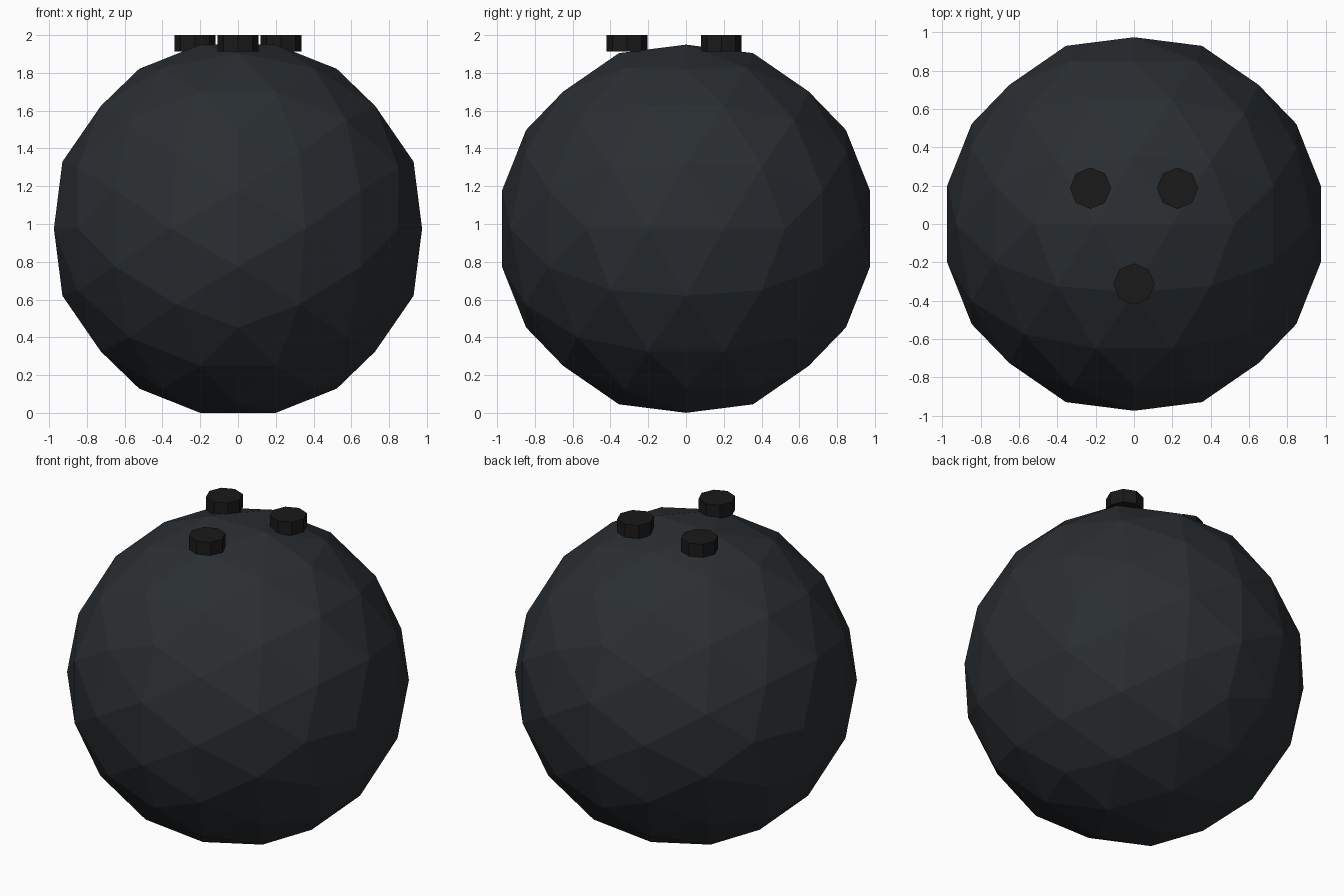
import bpy, bmesh, math
from mathutils import Vector, Matrix

if "Cube" in bpy.data.objects:
    bpy.data.objects.remove(bpy.data.objects["Cube"])

R = 0.995          # ball radius
CZ = 0.975         # ball centre height
FREQ = 3           # splits per icosahedron edge


def material(name, rgb):
    m = bpy.data.materials.new(name)
    m.diffuse_color = (*rgb, 1)
    m.use_nodes = True
    m.node_tree.nodes["Principled BSDF"].inputs["Base Color"].default_value = m.diffuse_color
    return m


def finish(bm, name, mat):
    bmesh.ops.recalc_face_normals(bm, faces=bm.faces[:])
    me = bpy.data.meshes.new(name)
    bm.to_mesh(me)
    bm.free()
    me.materials.append(mat)
    ob = bpy.data.objects.new(name, me)
    bpy.context.collection.objects.link(ob)
    return ob


def hull(points):
    bm = bmesh.new()
    for p in points:
        bm.verts.new(p)
    bmesh.ops.remove_doubles(bm, verts=bm.verts[:], dist=1e-4)
    bmesh.ops.convex_hull(bm, input=bm.verts[:])
    return bm


ball_mat = material("ball_dark", (0.023, 0.028, 0.032))
hole_mat = material("hole_black", (0.010, 0.010, 0.010))

# Ball: icosahedron from three golden rectangles, each face split in a 3x3 grid
t = (1 + math.sqrt(5)) / 2
corners = []
for a in (-1, 1):
    for b in (-t, t):
        corners += [Vector((a, 0, b)), Vector((0, b, a)), Vector((b, a, 0))]
ico = hull(corners)
points = []
for f in ico.faces:
    a, b, c = (v.co for v in f.verts)
    for i in range(FREQ + 1):
        for j in range(FREQ + 1 - i):
            p = a * i + b * j + c * (FREQ - i - j)
            points.append(p.normalized() * R + Vector((0, 0, CZ)))
ico.free()
finish(hull(points), "ball", ball_mat)

# Finger and thumb holes: short eight-sided plugs on top
H = 0.086
for name, x, y in (("finger_hole_left", -0.227, 0.187),
                   ("finger_hole_right", 0.227, 0.187),
                   ("thumb_hole", 0, -0.313)):
    bm = bmesh.new()
    bmesh.ops.create_cone(bm, cap_ends=True, segments=8, radius1=0.108,
                          radius2=0.108, depth=H,
                          matrix=Matrix.Translation((x, y, 2 - H / 2)))
    finish(bm, name, hole_mat)
